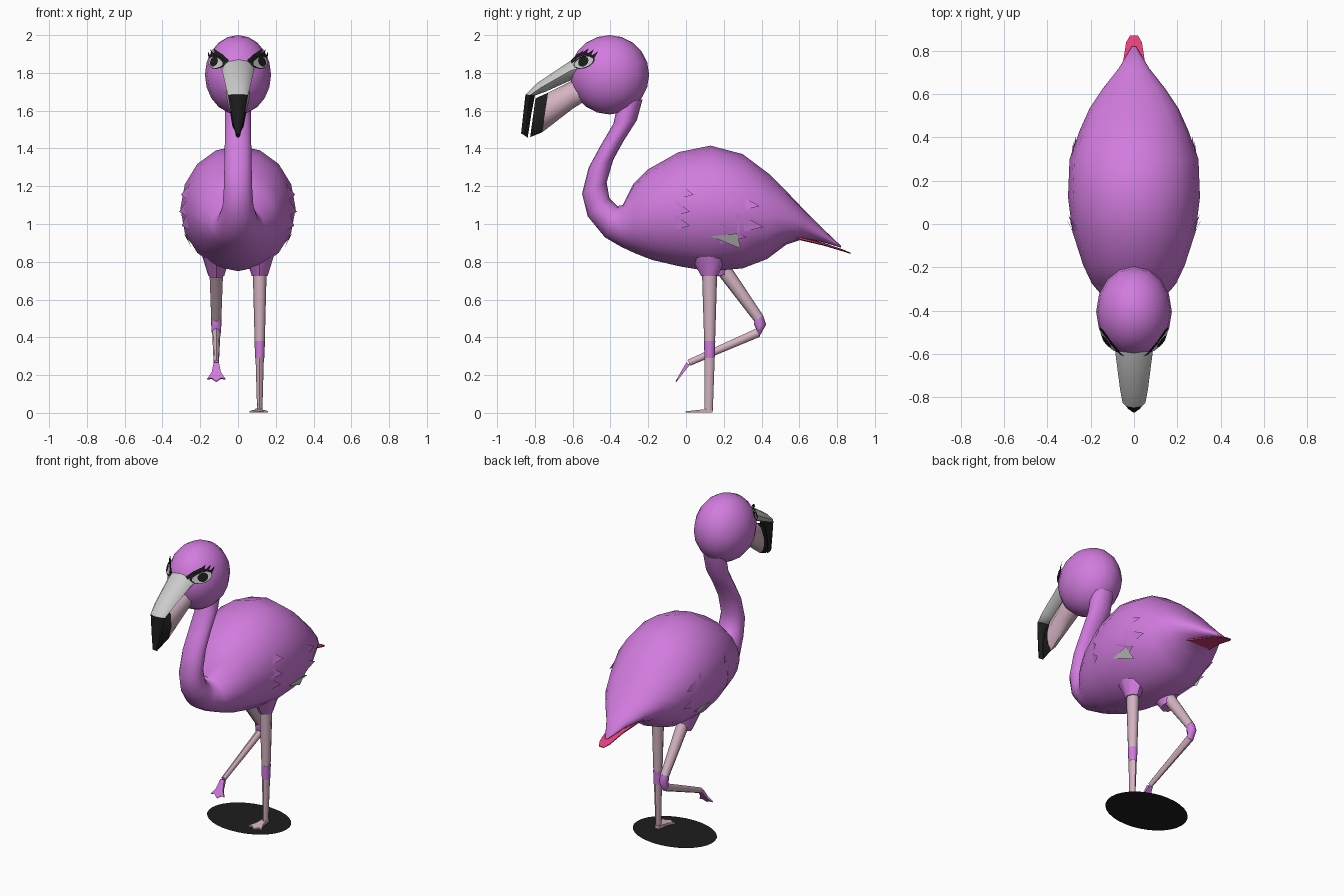
import bpy, bmesh, math
from mathutils import Vector
from mathutils.bvhtree import BVHTree

if "Cube" in bpy.data.objects:
    bpy.data.objects.remove(bpy.data.objects["Cube"])


def material(name, rgb):
    m = bpy.data.materials.new(name)
    m.diffuse_color = (*rgb, 1)
    m.use_nodes = True
    m.node_tree.nodes["Principled BSDF"].inputs["Base Color"].default_value = m.diffuse_color
    return m


PLUM = material("plumage", (0.64, 0.20, 0.73))
SKIN = material("leg_skin", (0.66, 0.45, 0.54))
BLACK = material("black", (0.012, 0.012, 0.012))
RED = material("tail_red", (0.80, 0.05, 0.20))


def finish(bm, name, mat, smooth=True):
    bmesh.ops.recalc_face_normals(bm, faces=bm.faces)
    me = bpy.data.meshes.new(name)
    bm.to_mesh(me)
    bm.free()
    ob = bpy.data.objects.new(name, me)
    bpy.context.collection.objects.link(ob)
    if mat:
        me.materials.append(mat)
    if smooth:
        bpy.ops.object.select_all(action='DESELECT')
        ob.select_set(True)
        bpy.context.view_layer.objects.active = ob
        bpy.ops.object.shade_smooth_by_angle(angle=math.radians(50))
    return ob


def loft(name, rows, mat, n=10, x0=0.0):
    """Elliptic rings; each row = upper point (y,z), lower point (y,z), half width."""
    bm = bmesh.new()
    rings = []
    for y1, z1, y2, z2, w in rows:
        c = Vector((x0, (y1 + y2) / 2, (z1 + z2) / 2))
        h = Vector((0, (y1 - y2) / 2, (z1 - z2) / 2))
        rings.append([bm.verts.new(c + h * math.cos(2 * math.pi * i / n)
                                   + Vector((w * math.sin(2 * math.pi * i / n), 0, 0)))
                      for i in range(n)])
    for a, b in zip(rings, rings[1:]):
        for i in range(n):
            j = (i + 1) % n
            bm.faces.new((a[i], a[j], b[j], b[i]))
    bm.faces.new(rings[0])
    bm.faces.new(rings[-1])
    return finish(bm, name, mat)


def polygons(name, polys, mat, mirror=False):
    bm = bmesh.new()
    for s in ((1, -1) if mirror else (1,)):
        for p in polys:
            bm.faces.new([bm.verts.new((s * v[0], v[1], v[2])) for v in p])
    return finish(bm, name, mat, False)


# neck and body in one skin
body = loft("neck_and_body", [
    (-.23, 1.66, -.36, 1.64, .07), (-.26, 1.55, -.385, 1.53, .07),
    (-.33, 1.44, -.455, 1.41, .07), (-.385, 1.34, -.515, 1.30, .072),
    (-.42, 1.22, -.55, 1.16, .075), (-.405, 1.135, -.52, 1.04, .082),
    (-.365, 1.095, -.43, .93, .11), (-.335, 1.10, -.345, .88, .14),
    (-.28, 1.21, -.27, .845, .195), (-.20, 1.29, -.18, .81, .235),
    (-.04, 1.38, -.03, .775, .285), (.13, 1.415, .12, .75, .305),
    (.30, 1.37, .30, .765, .298), (.44, 1.265, .43, .815, .25),
    (.54, 1.165, .53, .89, .205), (.63, 1.07, .62, .92, .145),
    (.72, .98, .72, .905, .07), (.82, .885, .82, .875, .01)], PLUM, 16)

# red tail feather
loft("tail_feather", [(.58, .94, .58, .92, .10), (.73, .90, .73, .885, .062),
                      (.84, .862, .84, .852, .042), (.872, .847, .872, .841, .02)], RED, 6)

# head
HC, HR = Vector((0, -.405, 1.79)), Vector((.175, .21, .21))
bm = bmesh.new()
bmesh.ops.create_uvsphere(bm, u_segments=16, v_segments=10, radius=1)
for v in bm.verts:
    v.co = HC + v.co * HR
finish(bm, "head", PLUM)

# beak: upper and lower halves with black tips
loft("upper_beak", [(-.53, 1.90, -.52, 1.76, .09), (-.61, 1.865, -.60, 1.765, .085),
                    (-.79, 1.745, -.745, 1.70, .064), (-.85, 1.685, -.80, 1.68, .053)], None, 8)
loft("upper_beak_tip", [(-.85, 1.685, -.80, 1.68, .053), (-.862, 1.58, -.82, 1.575, .035),
                        (-.873, 1.48, -.838, 1.457, .012)], BLACK, 8)
loft("lower_beak", [(-.54, 1.77, -.52, 1.66, .065), (-.61, 1.755, -.60, 1.61, .064),
                    (-.73, 1.695, -.762, 1.485, .042)], SKIN, 8)
loft("lower_beak_tip", [(-.73, 1.695, -.762, 1.485, .042),
                        (-.797, 1.665, -.825, 1.46, .02)], BLACK, 8)


# eyes: patches laid over the head surface
def on_head(y, z, lift):
    b, c = (y - HC.y) / HR.y, (z - HC.z) / HR.z
    x = HR.x * math.sqrt(max(0, 1 - b * b - c * c))
    p = Vector((x, y, z))
    n = Vector((x / HR.x ** 2, (y - HC.y) / HR.y ** 2, (z - HC.z) / HR.z ** 2)).normalized()
    return p + n * lift


def eye_disc(y, z, ry, rz, lift, n=12):
    return [[on_head(y + ry * math.cos(2 * math.pi * i / n),
                     z + rz * math.sin(2 * math.pi * i / n) + .25 * ry * math.cos(2 * math.pi * i / n), lift)
             for i in range(n)]]


polygons("eye_rims", eye_disc(-.537, 1.857, .056, .034, .004), BLACK, True)
polygons("eyes", eye_disc(-.537, 1.855, .049, .028, .007), None, True)
polygons("pupils", eye_disc(-.538, 1.857, .026, .025, .010), BLACK, True)

# upper lids and lashes
lid = [(-.595, 1.862), (-.565, 1.892), (-.525, 1.905), (-.485, 1.885)]
lashes = [[on_head(y0, z0 - .014, .011), on_head(y1, z1 - .014, .011),
           on_head(y1, z1, .016), on_head(y0, z0, .016)]
          for (y0, z0), (y1, z1) in zip(lid, lid[1:])]
for y, z in ((-.56, 1.888), (-.535, 1.898), (-.51, 1.893), (-.49, 1.883)):
    lashes.append([on_head(y - .01, z, .012), on_head(y + .01, z - .006, .012),
                   on_head(y + .03, z + .02, .022)])
polygons("eyelashes", lashes, BLACK, True)

# wing feathers standing off the flanks
bm = bmesh.new()
bm.from_mesh(body.data)
tree = BVHTree.FromBMesh(bm)
bm.free()


def on_body(y, z, lift):
    hit = tree.ray_cast(Vector((1, y, z)), Vector((-1, 0, 0)))[0]
    return (hit.x + lift, y, z)


def feathers(tips, length, half):
    return [[on_body(y - length, z + half + .03, .002), on_body(y, z, .022),
             on_body(y - length, z - half + .01, .002)] for y, z in tips]


polygons("front_wing_feathers",
         feathers([(.04, 1.155), (.02, 1.065), (.02, .99)], .075, .03), PLUM, True)
polygons("rear_wing_feathers",
         feathers([(.39, 1.095), (.41, .985), (.32, .93)], .14, .045), PLUM, True)
polygons("pale_under_feathers",
         [[on_body(.13, .935, .004), on_body(.27, .95, .012), on_body(.29, .87, .022)]], None, True)


# legs: straight pieces between centre points (y, z, in-plane radius, half width)
def limb(name, a, b, mat, x0):
    d = Vector((b[0] - a[0], b[1] - a[1])).normalized()
    rows = [(p[0] - d.y * p[2], p[1] + d.x * p[2], p[0] + d.y * p[2], p[1] - d.x * p[2], p[3])
            for p in (a, b)]
    loft(name, rows, mat, 8, x0)


X = .115
limb("standing_thigh_feathers", (.12, .88, .12, .09), (.125, .725, .045, .042), PLUM, X)
limb("standing_upper_leg", (.125, .80, .042, .038), (.125, .38, .029, .027), SKIN, X)
limb("standing_knee", (.125, .38, .03, .028), (.125, .29, .027, .024), PLUM, X)
limb("standing_lower_leg", (.125, .29, .027, .022), (.12, .012, .022, .014), SKIN, X)

limb("lifted_thigh_feathers", (.14, .88, .12, .09), (.175, .725, .045, .042), PLUM, -X)
limb("lifted_upper_leg", (.17, .80, .042, .038), (.385, .50, .028, .027), SKIN, -X)
loft("lifted_knee", [(.408, .516, .362, .484, .027), (.424, .467, .360, .468, .027),
                     (.388, .403, .372, .446, .024)], PLUM, 8, -X)
limb("lifted_lower_leg", (.382, .425, .024, .022), (.015, .265, .017, .014), SKIN, -X)


# webbed feet: thin outline tapering from a thick heel
def foot(name, x0, y, z, angle, length, mat):
    outline = [(-.014, -.02), (-.024, .5), (-.048, .86), (-.024, .82), (0, 1),
               (.024, .82), (.048, .86), (.024, .5), (.014, -.02)]
    bm = bmesh.new()
    f, up = Vector((0, -math.cos(angle), -math.sin(angle))), Vector((0, -math.sin(angle), math.cos(angle)))
    layers = []
    for top in (0, 1):
        layers.append([bm.verts.new(Vector((x0 + u, y, z)) + f * (v * length)
                                    + up * top * (.022 - .016 * max(v, 0)))
                       for u, v in outline])
    lo, hi = layers
    bm.faces.new(lo)
    bm.faces.new(hi)
    for i in range(len(lo)):
        j = (i + 1) % len(lo)
        bm.faces.new((lo[i], lo[j], hi[j], hi[i]))
    finish(bm, name, mat, False)


foot("standing_foot", .11, .138, .002, 0, .14, SKIN)
foot("lifted_foot", -X, .018, .252, math.radians(52), .112, PLUM)

# dark oval base on the ground
bm = bmesh.new()
bmesh.ops.create_circle(bm, cap_ends=True, segments=32, radius=1)
for v in bm.verts:
    v.co = (v.co.x * .27, .115 + v.co.y * .20, 0)
finish(bm, "ground_oval", BLACK, False)
